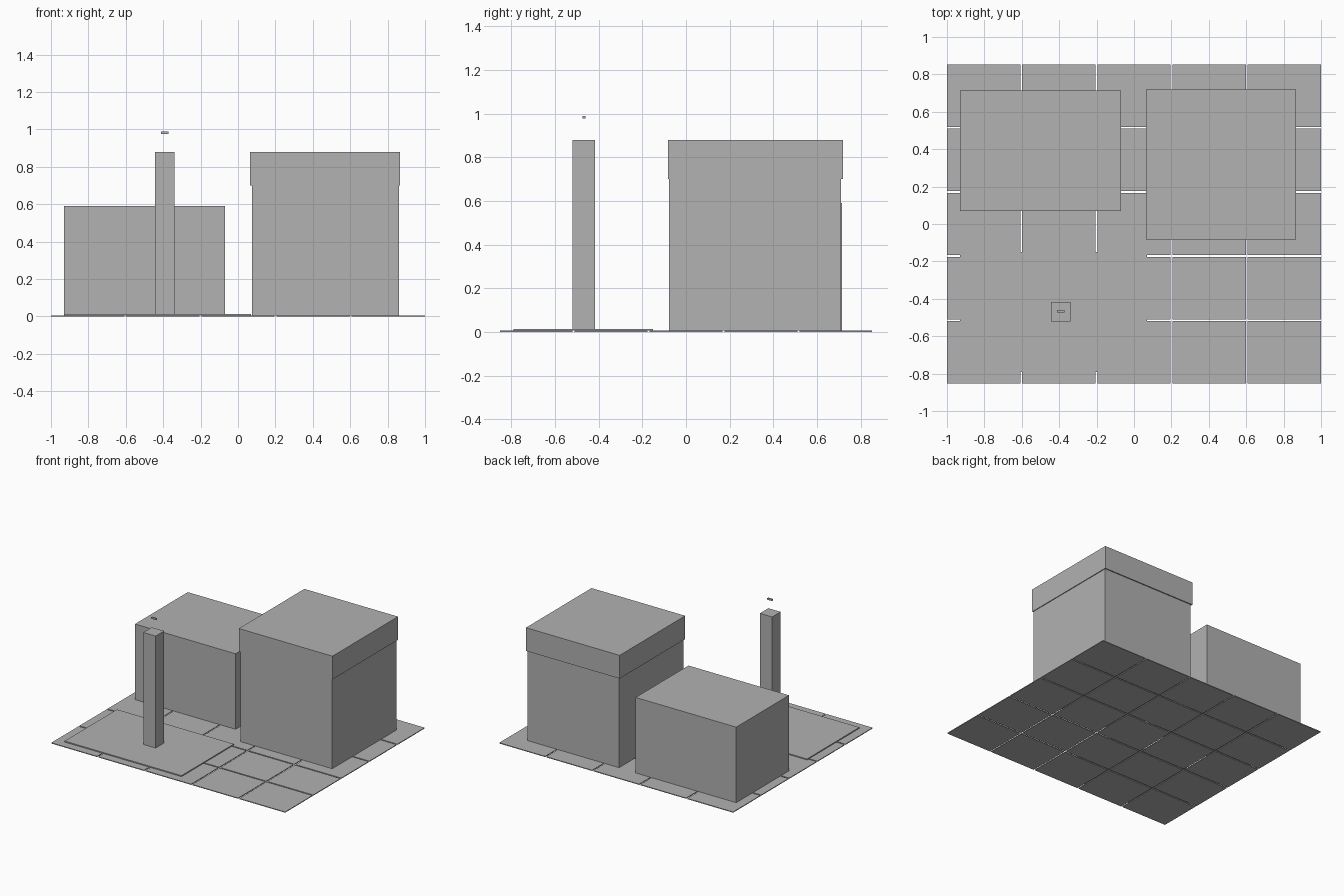
import bpy

default = bpy.data.objects.get("Cube")
if default:
    bpy.data.objects.remove(default, do_unlink=True)

# Single plain grey
grey = bpy.data.materials.new("plain_grey")
grey.use_nodes = True
colour = (0.445, 0.445, 0.445, 1)
grey.diffuse_color = colour
grey.node_tree.nodes["Principled BSDF"].inputs["Base Color"].default_value = colour


def box(name, x, y, z):
    """Box spanning the given (low, high) ranges."""
    spans = (x, y, z)
    bpy.ops.mesh.primitive_cube_add(size=1, location=[(a + b) / 2 for a, b in spans])
    obj = bpy.context.object
    obj.name = name
    obj.scale = [b - a for a, b in spans]
    bpy.ops.object.transform_apply(location=False, rotation=False, scale=True)
    obj.data.materials.append(grey)
    return obj


# Paving: five by five slabs with narrow joints
GROUND = 0.006
JOINT = 0.01
PITCH_X, PITCH_Y = 0.402, 0.343
half_x, half_y = (PITCH_X - JOINT) / 2, (PITCH_Y - JOINT) / 2
for i in range(-2, 3):
    for j in range(-2, 3):
        cx, cy = i * PITCH_X, j * PITCH_Y
        box("paving_slab", (cx - half_x, cx + half_x),
            (cy - half_y, cy + half_y), (0, GROUND))

# Raised forecourt with a pillar and the small sign floating above it
PLATFORM = 0.014
box("forecourt", (-0.93, 0.07), (-0.79, -0.15), (GROUND, PLATFORM))
box("pillar", (-0.445, -0.34), (-0.52, -0.417), (PLATFORM, 0.88))
box("floating_sign", (-0.412, -0.372), (-0.473, -0.461), (0.977, 0.989))

# Low building
box("low_building", (-0.93, -0.07), (0.07, 0.715), (GROUND, 0.59))

# Tall building with its overhanging roof block
box("tall_building", (0.075, 0.86), (-0.077, 0.71), (GROUND, 0.70))
box("tall_building_roof", (0.065, 0.866), (-0.083, 0.718), (0.70, 0.88))
